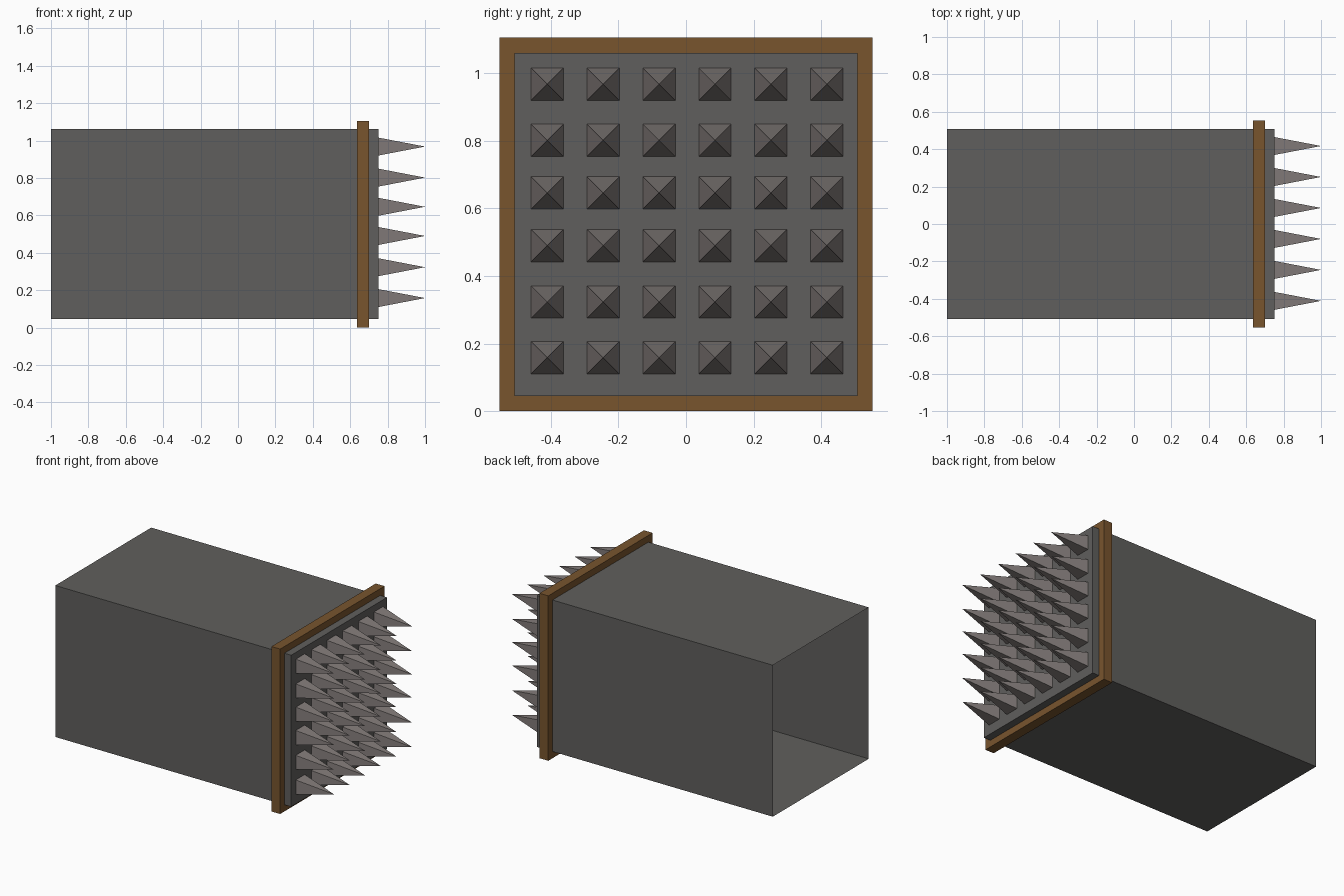
import bpy, bmesh
from mathutils import Vector

if "Cube" in bpy.data.objects:
    bpy.data.objects.remove(bpy.data.objects["Cube"])

CZ = 0.553          # height of the central axis
HALF = 0.508        # half width of the box
RIM = 0.553         # half width of the band


def material(name, rgb):
    m = bpy.data.materials.new(name)
    m.diffuse_color = (*rgb, 1.0)
    m.use_nodes = True
    m.node_tree.nodes["Principled BSDF"].inputs["Base Color"].default_value = m.diffuse_color
    return m


STEEL = material("dark grey metal", (0.117, 0.114, 0.109))
WOOD = material("brown band", (0.188, 0.089, 0.027))
SPIKE = material("light grey metal", (0.235, 0.209, 0.202))


def finish(bm, name, mat):
    mesh = bpy.data.meshes.new(name)
    bm.to_mesh(mesh)
    bm.free()
    mesh.materials.append(mat)
    obj = bpy.data.objects.new(name, mesh)
    bpy.context.collection.objects.link(obj)
    return obj


def square(bm, x, half, y=0.0, z=CZ):
    # counter-clockwise seen from +x
    return [bm.verts.new((x, y + a * half, z + b * half))
            for a, b in ((-1, -1), (1, -1), (1, 1), (-1, 1))]


def bridge(bm, near, far):
    # faces point outwards when near lies at lower x than far
    for i in range(4):
        j = (i + 1) % 4
        bm.faces.new((near[i], near[j], far[j], far[i]))


# Hollow box: open at the -x end, closed behind the spikes
bm = bmesh.new()
back, front = square(bm, -1.0, HALF), square(bm, 0.75, HALF)
bridge(bm, back, front)
bm.faces.new(front)
for f in bm.faces:
    f.normal_update()
    if f.normal.dot(f.calc_center_median() - Vector((-0.125, 0, CZ))) < 0:
        f.normal_flip()
finish(bm, "hollow_box", STEEL)

# Band wrapped round the box
bm = bmesh.new()
rings = [square(bm, 0.635, HALF), square(bm, 0.635, RIM),
         square(bm, 0.70, RIM), square(bm, 0.70, HALF)]
for a, b in zip(rings, rings[1:]):
    bridge(bm, a, b)
for f in bm.faces:
    f.normal_update()
    c = f.calc_center_median()
    out = Vector((c.x - 0.6675, 0, 0)) if abs(f.normal.x) > 0.5 else Vector((0, c.y, c.z - CZ))
    if f.normal.dot(out) < 0:
        f.normal_flip()
finish(bm, "band", WOOD)

# Grid of four-sided spikes
bm = bmesh.new()
for z in (0.158, 0.323, 0.49, 0.646, 0.802, 0.968):
    for k in range(6):
        y = -0.411 + k * 0.1656
        base = square(bm, 0.75, 0.048, y, z)
        tip = bm.verts.new((1.0, y, z))
        for i in range(4):
            bm.faces.new((base[i], base[(i + 1) % 4], tip))
finish(bm, "spikes", SPIKE)
